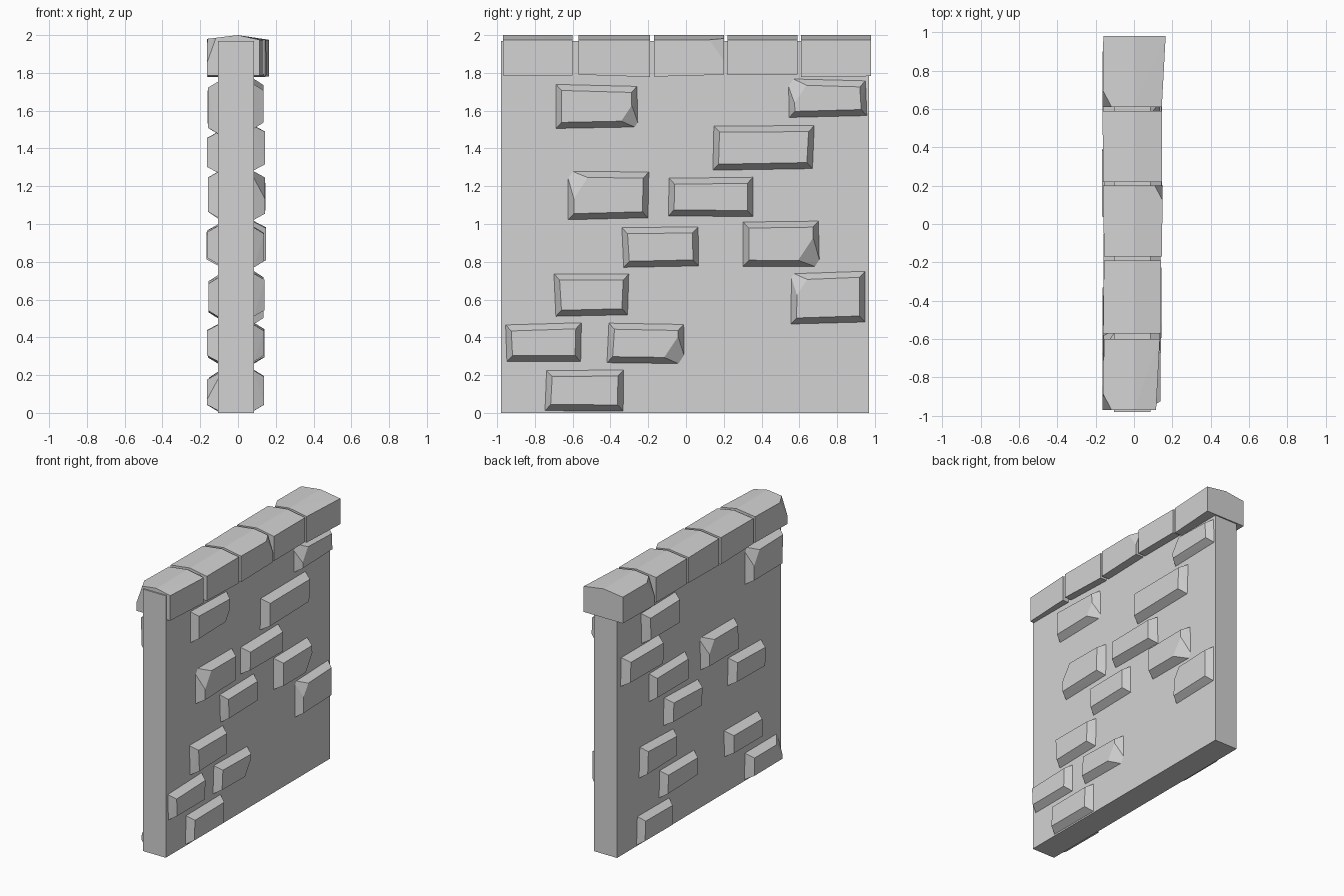
import bpy
import bmesh
import random
from mathutils import Vector

random.seed(4)

cube = bpy.data.objects.get("Cube")
if cube:
    bpy.data.objects.remove(cube, do_unlink=True)

# One plain grey stone colour
stone_grey = bpy.data.materials.new("stone_grey")
stone_grey.use_nodes = True
colour = (0.65, 0.65, 0.65, 1)
stone_grey.diffuse_color = colour
stone_grey.node_tree.nodes["Principled BSDF"].inputs["Base Color"].default_value = colour


def make_stone(name, points, chips=()):
    """Flat-faced convex stone, with corners sliced off by (point, normal) planes."""
    bm = bmesh.new()
    for p in points:
        bm.verts.new(p)
    bmesh.ops.convex_hull(bm, input=bm.verts[:])
    for point, normal in chips:
        cut = bmesh.ops.bisect_plane(
            bm, geom=bm.verts[:] + bm.edges[:] + bm.faces[:],
            plane_co=point, plane_no=normal, clear_outer=True)
        edges = [e for e in cut["geom_cut"] if isinstance(e, bmesh.types.BMEdge)]
        bmesh.ops.holes_fill(bm, edges=edges)
    bmesh.ops.dissolve_limit(bm, angle_limit=0.02, verts=bm.verts[:], edges=bm.edges[:])
    bmesh.ops.recalc_face_normals(bm, faces=bm.faces[:])
    mesh = bpy.data.meshes.new(name)
    bm.to_mesh(mesh)
    bm.free()
    mesh.materials.append(stone_grey)
    obj = bpy.data.objects.new(name, mesh)
    bpy.context.collection.objects.link(obj)
    return obj


def jitter(amount):
    return random.uniform(-amount, amount)


# Wall slab
LEFT, RIGHT, FRONT, BACK, TOP = 0.085, -0.105, -0.98, 0.97, 1.97
make_stone("wall_slab", [(x, y, z) for x in (LEFT, RIGHT)
                         for y in (FRONT, BACK) for z in (0, TOP)])


# Protruding brick: tapered block on one side of the wall
def make_brick(name, wall_x, side, y0, y1, z0, z1, chip=None):
    points = []
    depth = 0.055 + jitter(0.007)
    for y, sy in ((y0, 1), (y1, -1)):
        for z, sz in ((z0, 1), (z1, -1)):
            yy = y + sy * random.uniform(0, 0.012)
            zz = z + sz * random.uniform(0, 0.015)
            points.append((wall_x - side * 0.02, yy, zz))
            points.append((wall_x, yy, zz))
            points.append((wall_x + side * depth, yy + sy * 0.03, zz + sz * 0.032))
    chips = []
    if chip:
        sy, sz = chip
        corner = Vector((wall_x + side * 0.055, y1 if sy > 0 else y0, z1 if sz > 0 else z0))
        normal = Vector((side * 0.8, sy * 0.45, sz * 0.3)).normalized()
        chips.append((corner - normal * 0.06, normal))
    make_stone(name, points, chips)


# Each brick: y range, z range, optional chipped corner
left_bricks = [
    (-.69, -.25, 1.5, 1.74, (1, -1)), (.54, .96, 1.56, 1.77, (-1, 1)),
    (.14, .68, 1.28, 1.53), (-.63, -.19, 1.02, 1.28, (-1, 1)),
    (-.1, .36, 1.03, 1.25), (-.34, .07, .77, .99),
    (.3, .71, .77, 1.02, (1, -1)), (-.7, -.3, .51, .74),
    (.55, .96, .47, .75, (-1, 1)), (-.96, -.55, .26, .48),
    (-.42, -.01, .26, .48, (1, -1)), (-.75, -.33, .01, .23),
]
right_bricks = [
    (.27, .69, 1.5, 1.74), (-.96, -.55, 1.47, 1.76, (1, 1)),
    (.47, .93, 1.27, 1.49), (.15, .6, 1.02, 1.25),
    (-.43, -.01, 1.03, 1.29, (1, 1)), (-.75, -.34, .78, 1),
    (.01, .42, .77, .99), (.29, .71, .5, .73),
    (-.71, -.3, .26, .48), (.05, .47, .26, .47),
    (-.95, -.54, .01, .22, (-1, 1)), (.34, .74, 0, .22),
]
for i, brick in enumerate(left_bricks):
    make_brick(f"left_brick_{i + 1}", LEFT, 1, *brick)
for i, brick in enumerate(right_bricks):
    make_brick(f"right_brick_{i + 1}", RIGHT, -1, *brick)

# Row of capstones with a gently ridged top: y range, x at front and back of left side
caps = [(-.97, -.6, .115, .135), (-.57, -.19, .14, .14), (-.17, .2, .145, .15),
        (.22, .59, .145, .145), (.61, .98, .145, .165)]
for i, (y0, y1, x0, x1) in enumerate(caps):
    points = []
    for y, x in ((y0, x0), (y1, x1)):
        back = -0.16 + jitter(0.006)
        low = 1.785 + jitter(0.008)
        points += [(back, y, low), (x, y, low), (x, y, 1.975),
                   (0.0, y, 2.0), (back, y, 1.98)]
    # Alternate which top corner is knocked off
    chips = []
    if i % 2 == 0:
        sx, sy = (-1, -1) if i != 2 else (1, 1)
        corner = Vector((x1 if sx > 0 else -0.16, y1 if sy > 0 else y0, 1.98))
        normal = Vector((sx * 0.7, sy * 0.35, 0.25)).normalized()
        chips.append((corner - normal * 0.035, normal))
    make_stone(f"capstone_{i + 1}", points, chips)
